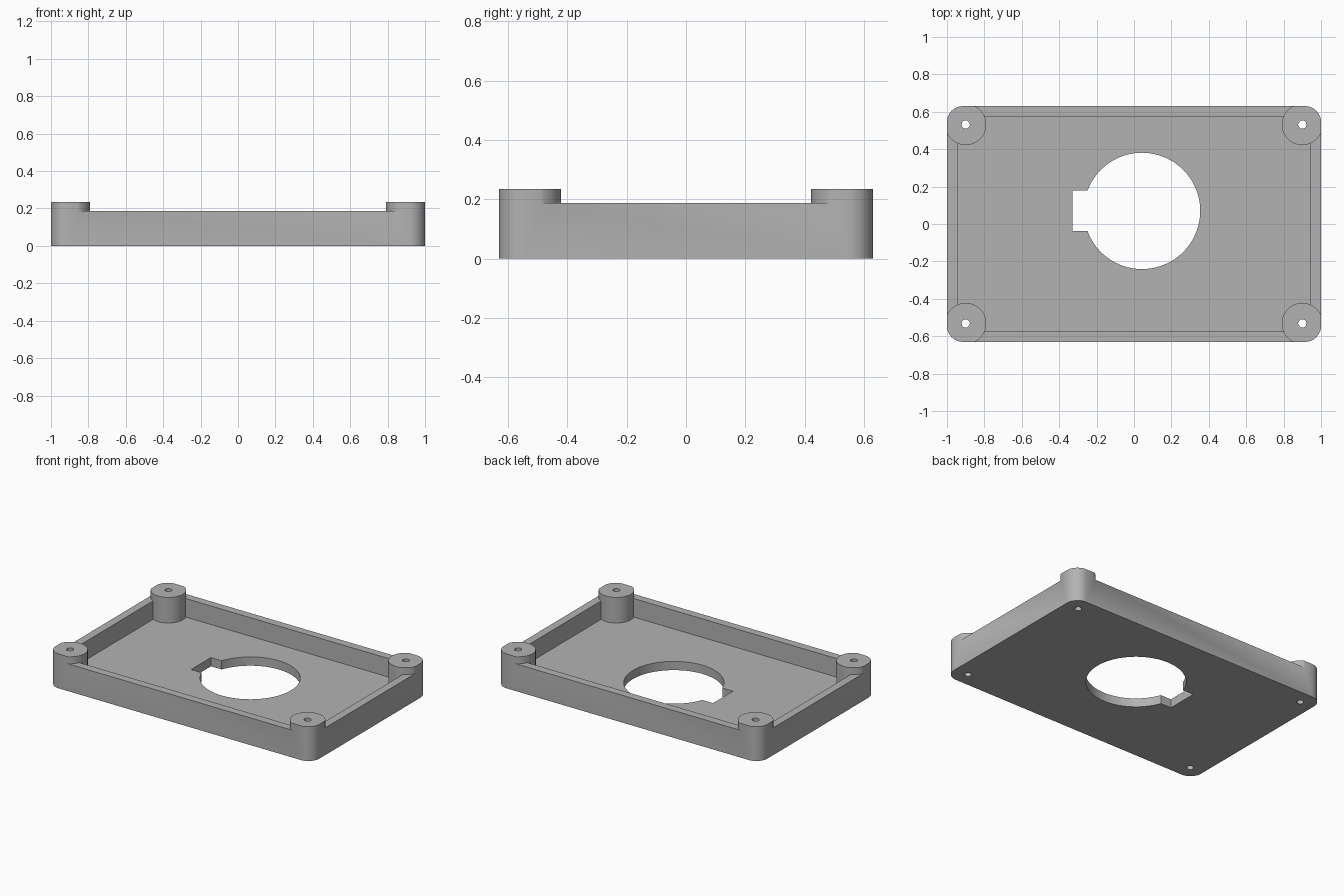
import bpy
import bmesh
import math

if "Cube" in bpy.data.objects:
    bpy.data.objects.remove(bpy.data.objects["Cube"], do_unlink=True)

HALF_X, HALF_Y, CORNER = 1.0, 0.63, 0.085
WALL, FLOOR, RIM, TOP = 0.055, 0.06, 0.187, 0.235
BOSS_X, BOSS_Y, BOSS_R, SCREW_R = 0.9, 0.532, 0.11, 0.022

grey = bpy.data.materials.new("light grey plastic")
grey.use_nodes = True
colour = (0.45, 0.45, 0.45, 1)
grey.diffuse_color = colour
grey.node_tree.nodes["Principled BSDF"].inputs["Base Color"].default_value = colour


def prism(name, outline, z0, z1):
    """Extrude a flat outline from z0 to z1."""
    bm = bmesh.new()
    face = bm.faces.new([bm.verts.new((x, y, z0)) for x, y in outline])
    side = bmesh.ops.extrude_face_region(bm, geom=[face])["geom"]
    moved = [v for v in side if isinstance(v, bmesh.types.BMVert)]
    bmesh.ops.translate(bm, verts=moved, vec=(0, 0, z1 - z0))
    bmesh.ops.recalc_face_normals(bm, faces=bm.faces)
    mesh = bpy.data.meshes.new(name)
    bm.to_mesh(mesh)
    bm.free()
    mesh.materials.append(grey)
    obj = bpy.data.objects.new(name, mesh)
    bpy.context.collection.objects.link(obj)
    return obj


def arc(cx, cy, r, start, end, steps):
    angles = [math.radians(start + (end - start) * i / steps) for i in range(steps + 1)]
    return [(cx + r * math.cos(a), cy + r * math.sin(a)) for a in angles]


def circle(cx, cy, r, steps):
    return arc(cx, cy, r, 0, 360, steps)[:-1]


def rectangle(x0, x1, y0, y1):
    return [(x0, y0), (x1, y0), (x1, y1), (x0, y1)]


def combine(target, tool, operation):
    """Apply a boolean and discard the tool."""
    mod = target.modifiers.new("combine", "BOOLEAN")
    mod.operation, mod.object, mod.solver = operation, tool, "EXACT"
    bpy.ops.object.select_all(action="DESELECT")
    bpy.context.view_layer.objects.active = target
    target.select_set(True)
    bpy.ops.object.modifier_apply(modifier=mod.name)
    bpy.data.objects.remove(tool, do_unlink=True)


# Full-height block with rounded corners
ix, iy = HALF_X - CORNER, HALF_Y - CORNER
outline = []
for sx, sy, start in ((1, 1, 0), (-1, 1, 90), (-1, -1, 180), (1, -1, 270)):
    outline += arc(sx * ix, sy * iy, CORNER, start, start + 90, 12)
tray = prism("mounting_tray", outline, 0, TOP)

# Space above the rim and inside the walls, leaving the corner bosses standing
cavity = prism("cavity_cutter", rectangle(-1.2, 1.2, -0.9, 0.9), RIM, 0.5)
inside = rectangle(WALL - HALF_X, HALF_X - WALL, WALL - HALF_Y, HALF_Y - WALL)
combine(cavity, prism("inside_cutter", inside, FLOOR, 0.4), "UNION")
corners = [(sx * BOSS_X, sy * BOSS_Y) for sx in (-1, 1) for sy in (-1, 1)]
for x, y in corners:
    combine(cavity, prism("boss_keeper", circle(x, y, BOSS_R, 64), -0.1, 0.6), "DIFFERENCE")
combine(tray, cavity, "DIFFERENCE")

# Screw holes through the bosses
for x, y in corners:
    combine(tray, prism("screw_cutter", circle(x, y, SCREW_R, 32), -0.1, 0.6), "DIFFERENCE")

# Large round opening with a square notch on its right side
opening = prism("opening_cutter", circle(0.043, 0.07, 0.311, 96), -0.1, 0.3)
combine(opening, prism("notch_cutter", rectangle(-0.33, 0, -0.037, 0.178), -0.12, 0.32), "UNION")
combine(tray, opening, "DIFFERENCE")

bpy.ops.object.select_all(action="DESELECT")
bpy.context.view_layer.objects.active = tray
tray.select_set(True)
bpy.ops.object.shade_smooth_by_angle(angle=math.radians(30))
